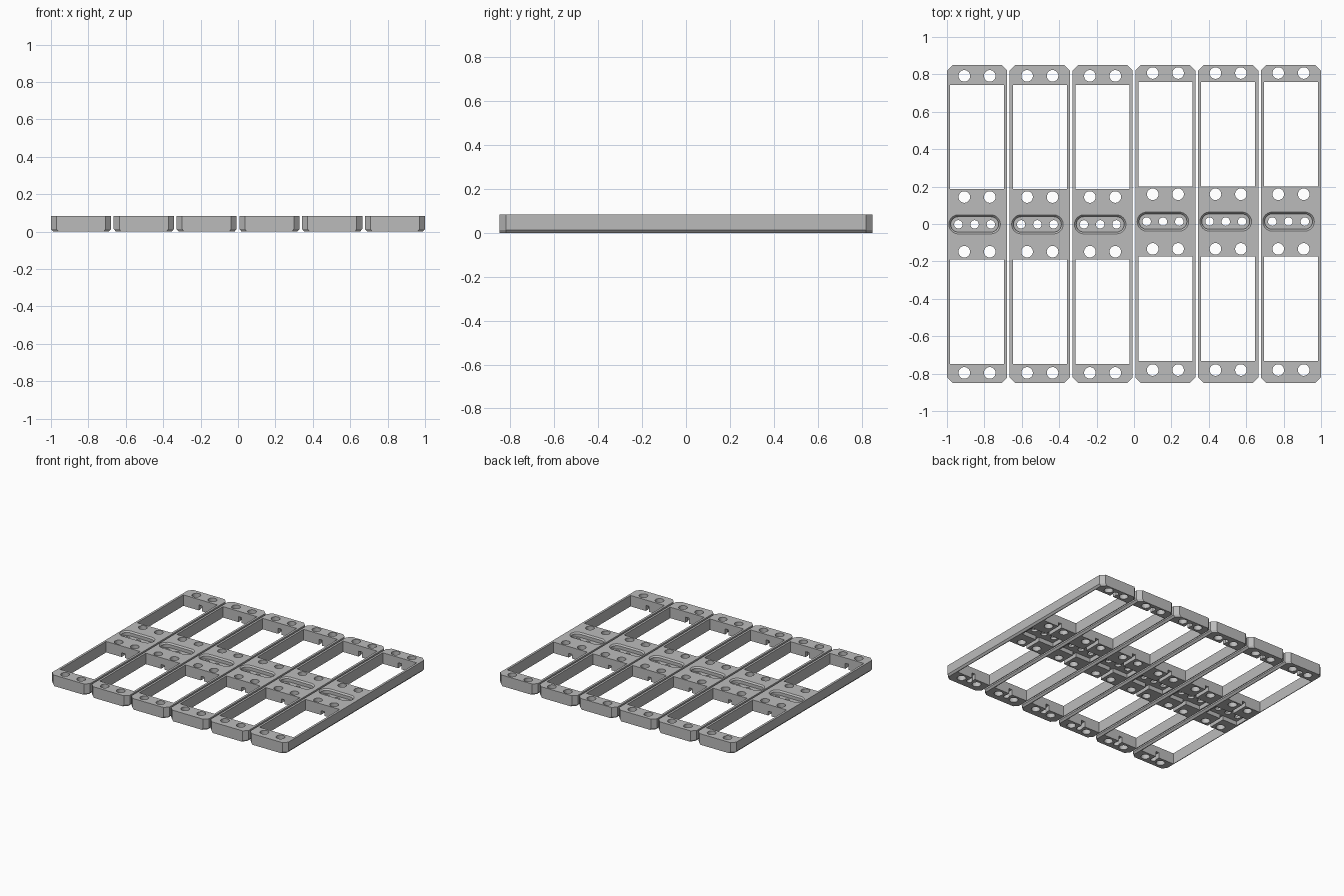
import bpy, bmesh, math

if "Cube" in bpy.data.objects:
    bpy.data.objects.remove(bpy.data.objects["Cube"])

W, L, H = 0.322, 1.70, 0.084      # tray width, length, height
PITCH = 0.3357

grey = bpy.data.materials.new("grey_plastic")
grey.diffuse_color = (0.5, 0.5, 0.5, 1)
grey.use_nodes = True
grey.node_tree.nodes["Principled BSDF"].inputs["Base Color"].default_value = grey.diffuse_color


def prism(name, rings):
    """Solid through stacked rings, each ring = (z, [(x, y), ...])."""
    bm = bmesh.new()
    loops = [[bm.verts.new((x, y, z)) for x, y in pts] for z, pts in rings]
    n = len(loops[0])
    bm.faces.new(loops[0][::-1])
    bm.faces.new(loops[-1])
    for a, b in zip(loops, loops[1:]):
        for i in range(n):
            j = (i + 1) % n
            bm.faces.new((a[i], a[j], b[j], b[i]))
    me = bpy.data.meshes.new(name)
    bm.to_mesh(me)
    bm.free()
    ob = bpy.data.objects.new(name, me)
    bpy.context.collection.objects.link(ob)
    return ob


def octagon(hx, hy, c):
    """Rectangle with cut corners."""
    return [(hx, -hy + c), (hx, hy - c), (hx - c, hy), (-hx + c, hy),
            (-hx, hy - c), (-hx, -hy + c), (-hx + c, -hy), (hx - c, -hy)]


def stadium(cx, cy, half, r, n=24):
    """Circle, or rounded slot when half > 0."""
    pts = []
    for s in (1, -1):
        for i in range(n // 2 + 1):
            a = -math.pi / 2 + 2 * math.pi * i / n + (0 if s > 0 else math.pi)
            pts.append((cx + s * half + r * math.cos(a), cy + r * math.sin(a)))
    return pts if half > 0 else pts[:n // 2] + pts[n // 2 + 1:-1]


def rect(x0, x1, y0, y1):
    return [(x0, y0), (x1, y0), (x1, y1), (x0, y1)]


def tray_mesh(dy):
    # Body with cut corners and chamfered long bottom edges
    c = 0.03
    top = octagon(W / 2, L / 2, c)
    low = [(x * (1 - 0.024 / W), y) for x, y in top]
    body = prism("tray_body", [(0, low), (0.014, top), (H, top)])
    cutters = []

    def cut(pts, z0=-0.05, z1=H + 0.05):
        cutters.append(prism("cutter", [(z0, pts), (z1, pts)]))

    for s in (1, -1):
        # Large window
        y0, y1 = sorted((s * 0.188 + dy, s * 0.746 + dy))
        cut(rect(-0.144, 0.144, y0, y1))
        # Magnet holes
        for y in (0.146, 0.794):
            for x in (-0.068, 0.068):
                cut(stadium(x, s * y + dy, 0, 0.031))
        # Wire notch under the end bar, ending in a round pocket
        y0, y1 = sorted((s * 0.72 + dy, s * 0.79 + dy))
        cut(rect(-0.014, 0.014, y0, y1), -0.05, 0.042)
        cut(stadium(0, s * 0.79 + dy, 0, 0.02), -0.05, 0.0415)
        # Wire notch under the middle bar
        y0, y1 = sorted((s * 0.03 + dy, s * 0.22 + dy))
        cut(rect(-0.014, 0.014, y0, y1), -0.05, 0.0318)
    # Underside pocket
    cut(rect(-0.139, 0.139, dy - 0.055, dy + 0.055), -0.05, 0.032)
    # Top slot with a bevelled rim, and three small holes
    cx = -0.013
    cutters.append(prism("cutter", [
        (0.05, stadium(cx, dy, 0.087, 0.041)),
        (H - 0.01, stadium(cx, dy, 0.087, 0.041)),
        (H + 0.002, stadium(cx, dy, 0.087, 0.053))]))
    for k in (-1, 0, 1):
        cut(stadium(cx + k * 0.087, dy, 0, 0.0225))

    for cu in cutters:
        m = body.modifiers.new("cut", 'BOOLEAN')
        m.operation, m.object, m.solver = 'DIFFERENCE', cu, 'EXACT'
    bpy.context.view_layer.update()
    dg = bpy.context.evaluated_depsgraph_get()
    me = bpy.data.meshes.new_from_object(body.evaluated_get(dg))
    for ob in cutters + [body]:
        bpy.data.objects.remove(ob, do_unlink=True)
    me.materials.clear()
    me.materials.append(grey)
    return me


# Left and right trays differ slightly in where the openings sit
left, right = tray_mesh(-0.002), tray_mesh(0.013)
for i in range(6):
    ob = bpy.data.objects.new(f"tray_{i + 1}", left if i < 3 else right)
    ob.location.x = (i - 2.5) * PITCH
    bpy.context.collection.objects.link(ob)
